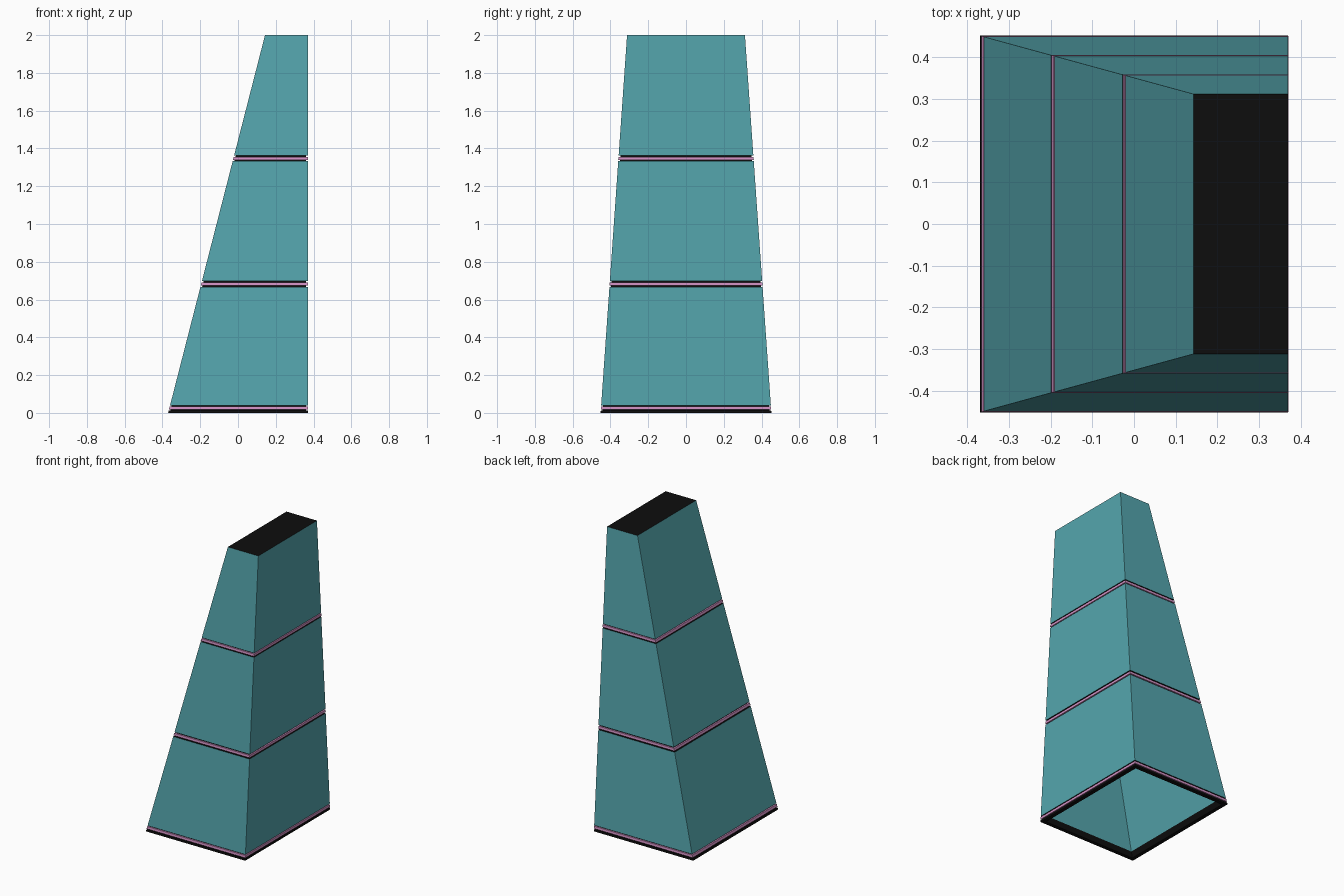
import bpy, bmesh

if "Cube" in bpy.data.objects:
    bpy.data.objects.remove(bpy.data.objects["Cube"])


def mat(name, r, g, b):
    m = bpy.data.materials.new(name)
    m.diffuse_color = (r, g, b, 1)
    m.use_nodes = True
    m.node_tree.nodes["Principled BSDF"].inputs["Base Color"].default_value = m.diffuse_color
    return m


TEAL = mat("teal", 0.09, 0.38, 0.42)
BLACK = mat("black", 0.004, 0.004, 0.004)
PINK = mat("pink", 0.68, 0.30, 0.58)


def corners(bm, z, inset):
    """Rectangle of the tapering tower at height z; the +x side is vertical."""
    t = z / 2
    x0, x1 = -0.37 + 0.513 * t + inset, 0.37 - inset
    y = 0.452 - 0.14 * t - inset
    return [bm.verts.new(p) for p in
            ((x0, -y, z), (x1, -y, z), (x1, y, z), (x0, y, z))]


def ring(name, z0, z1, outer, inner, mats, closed=False):
    """Hollow tapered frame; horizontal faces take the last material."""
    bm = bmesh.new()
    zi = z1 - 0.02 if closed else z1
    o0, o1 = corners(bm, z0, outer), corners(bm, z1, outer)
    i0, i1 = corners(bm, z0, inner), corners(bm, zi, inner)
    for k in range(4):
        n = (k + 1) % 4
        bm.faces.new((o0[k], o0[n], o1[n], o1[k]))
        bm.faces.new((i0[n], i0[k], i1[k], i1[n]))
        bm.faces.new((o0[n], o0[k], i0[k], i0[n]))
        if not closed:
            bm.faces.new((o1[k], o1[n], i1[n], i1[k]))
    if closed:
        bm.faces.new(o1)
        bm.faces.new(i1[::-1])
    bm.normal_update()
    for f in bm.faces:
        if abs(f.normal.z) > 0.9:
            f.material_index = len(mats) - 1
    me = bpy.data.meshes.new(name)
    bm.to_mesh(me)
    bm.free()
    for m in mats:
        me.materials.append(m)
    ob = bpy.data.objects.new(name, me)
    bpy.context.collection.objects.link(ob)


# black foot frame
ring("foot_frame", 0, 0.012, 0, 0.025, [BLACK])

# three wall sections, each sitting on a black groove with a pink strip
for k, (a, b) in enumerate(((0.012, 0.04), (0.667, 0.698), (1.334, 1.362))):
    top = (0.667, 1.334, 2.0)[k]
    ring(f"wall_section_{k + 1}", b, top, 0, 0.025, [TEAL, BLACK], closed=(k == 2))
    ring(f"groove_{k + 1}", a, b, 0.009, 0.025, [BLACK])
    mid = (a + b) / 2
    ring(f"light_strip_{k + 1}", mid - 0.008, mid + 0.008, -0.0005, 0.012, [PINK])
